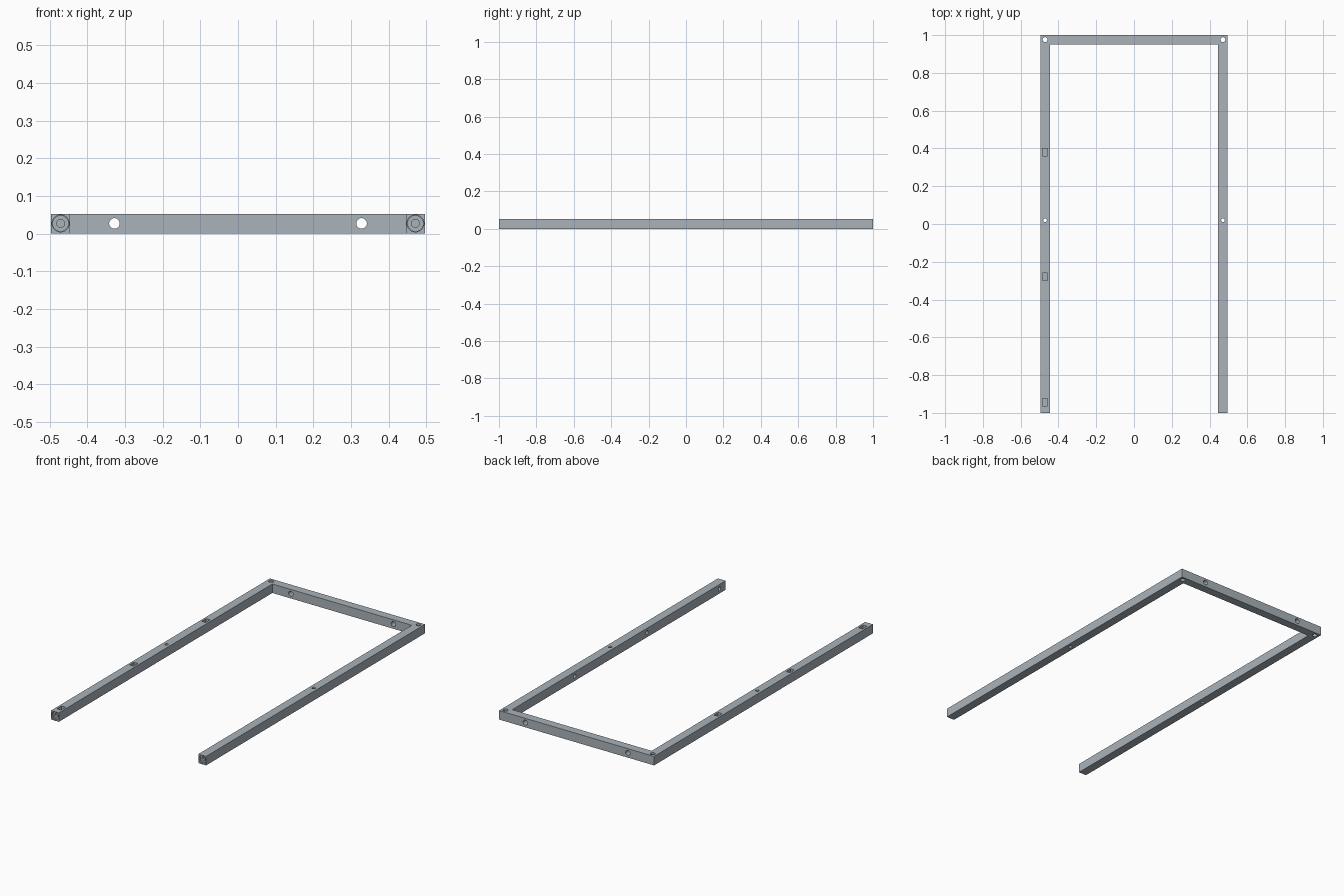
import bpy, bmesh, math
from mathutils import Matrix

if "Cube" in bpy.data.objects:
    bpy.data.objects.remove(bpy.data.objects["Cube"])

W, IN, H = 0.496, 0.446, 0.052      # outer half width, inner half width, height
CX, CZ = (W + IN) / 2, 0.027        # rail centre lines
BACK = 0.951                        # inner face of the back beam

# U-shaped frame extruded from its plan outline
bm = bmesh.new()
plan = [(-W, -1), (-IN, -1), (-IN, BACK), (IN, BACK),
        (IN, -1), (W, -1), (W, 1), (-W, 1)]
face = bm.faces.new([bm.verts.new((x, y, 0)) for x, y in plan])
up = bmesh.ops.extrude_face_region(bm, geom=[face])
bmesh.ops.translate(bm, vec=(0, 0, H),
                    verts=[v for v in up["geom"] if isinstance(v, bmesh.types.BMVert)])
bmesh.ops.recalc_face_normals(bm, faces=bm.faces)
mesh = bpy.data.meshes.new("frame")
bm.to_mesh(mesh)
bm.free()
frame = bpy.data.objects.new("frame", mesh)
bpy.context.collection.objects.link(frame)
bpy.context.view_layer.objects.active = frame

# Blue-grey metal
metal = bpy.data.materials.new("blue_grey_metal")
metal.diffuse_color = (0.40, 0.45, 0.49, 1)
metal.use_nodes = True
metal.node_tree.nodes["Principled BSDF"].inputs["Base Color"].default_value = metal.diffuse_color
mesh.materials.append(metal)


def cut(fill):
    """Subtract a temporary cutter shape from the frame."""
    b = bmesh.new()
    fill(b)
    me = bpy.data.meshes.new("cutter")
    b.to_mesh(me)
    b.free()
    me.materials.append(metal)
    ob = bpy.data.objects.new("cutter", me)
    ob.hide_render = True
    bpy.context.collection.objects.link(ob)
    mod = frame.modifiers.new("cut", "BOOLEAN")
    mod.operation, mod.solver, mod.object = "DIFFERENCE", "EXACT", ob
    bpy.ops.object.modifier_apply(modifier=mod.name)
    bpy.data.objects.remove(ob)


def drill(center, r, length, axis="Z"):
    rot = {"X": Matrix.Rotation(math.pi / 2, 4, "Y"),
           "Y": Matrix.Rotation(math.pi / 2, 4, "X"), "Z": Matrix()}[axis]
    cut(lambda b: bmesh.ops.create_cone(
        b, cap_ends=True, segments=32, radius1=r, radius2=r, depth=length,
        matrix=Matrix.Translation(center) @ rot))


def pocket(center, size):
    cut(lambda b: bmesh.ops.create_cube(
        b, size=1, matrix=Matrix.Translation(center) @ Matrix.Diagonal((*size, 1))))


for s in (-1, 1):
    drill((s * CX, 0.976, CZ), 0.013, 0.2)            # corner holes
    drill((s * CX, 0.02, CZ), 0.0095, 0.2)            # mid rail holes
    drill((s * 0.328, 0.976, CZ), 0.014, 0.2, "Y")    # back beam holes
    drill((s * CX, -1, CZ), 0.0225, 0.012, "Y")       # end counterbores, stepped
    drill((s * CX, -1, CZ), 0.0205, 0.024, "Y")
    drill((s * CX, -1, CZ), 0.0105, 0.05, "Y")        # end bolt holes

# Blind pockets: slots on top of the left rail, holes inside the right rail
for y in (0.38, -0.28, -0.943):
    pocket((-CX, y, H), (0.026, 0.04, 0.05))
    drill((IN, y, CZ), 0.011, 0.05, "X")

frame.select_set(True)
bpy.ops.object.shade_smooth_by_angle(angle=math.radians(30))
